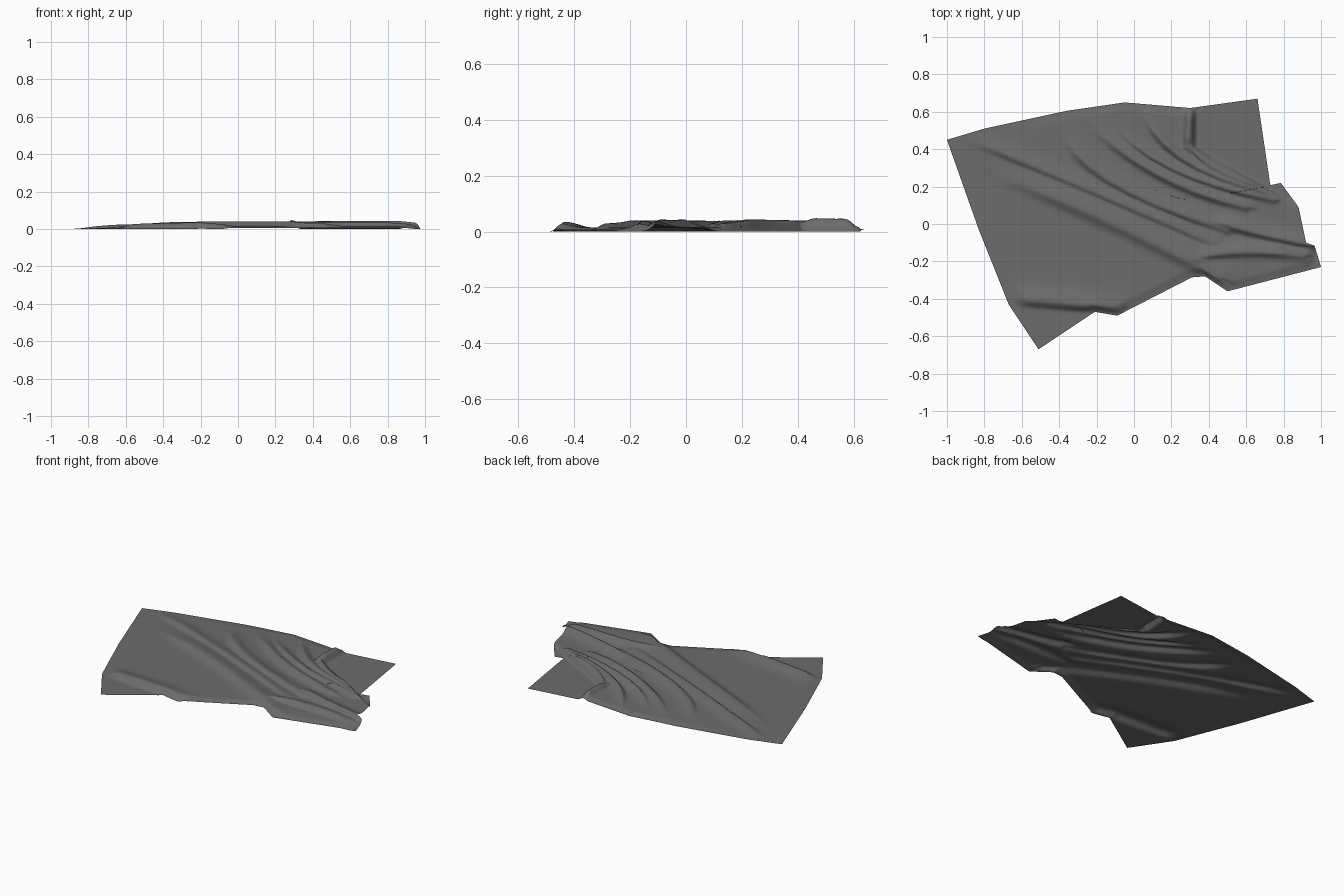
import bpy, bmesh, math
from mathutils import Vector

if "Cube" in bpy.data.objects:
    bpy.data.objects.remove(bpy.data.objects["Cube"])

NU, NV = 220, 150

# Sheet outline as four edges
LEFT = [(-.51, -.67), (-.67, -.43), (-.83, -.03), (-1, .45)]
TOP = [LEFT[-1], (-.8, .51), (-.36, .605), (-.05, .65), (.3, .62), (.66, .67)]
RIGHT = [(1, -.23), (.965, -.115), (.92, -.1), (.88, .09), (.785, .22), (.73, .2), TOP[-1]]
BOTTOM = [LEFT[0], (-.21, -.47), (-.09, -.49), (.31, -.285), (.38, -.28), (.5, -.36), RIGHT[0]]

# Folds: height, width, then start, bend and end of the crest
FOLDS = [
    (.026, .08, (-.72, .26), (-.1, .02), (.45, -.28)),
    (.020, .05, (-.85, .44), (-.6, .34), (.42, -.1)),
    (.024, .05, (-.36, .46), (-.25, .2), (.5, -.03)),
    (.026, .045, (-.2, .5), (.12, .2), (.6, .09)),
    (.026, .035, (-.08, .5), (.16, .24), (.75, .13)),
    (.026, .035, (.06, .58), (.18, .29), (.74, .16)),
    (.032, .04, (.295, .68), (.295, .55), (.28, .41)),
    (.026, .035, (.28, .48), (.33, .26), (.8, .18)),
    (.022, .06, (-.68, -.40), (-.45, -.41), (-.08, -.45)),
    (.028, .045, (.4, .03), (.6, -.05), (1, -.12)),
    (.024, .05, (.28, -.2), (.5, -.12), (.9, -.17)),
]


def smooth(x, a, b):
    t = max(0, min(1, (x - a) / (b - a)))
    return t * t * (3 - 2 * t)


def sample(path, n):
    """Evenly spaced points along a polyline."""
    pts = [Vector(p) for p in path]
    lens = [(b - a).length for a, b in zip(pts, pts[1:])]
    total, out, seg, done = sum(lens), [], 0, 0
    for i in range(n + 1):
        d = total * i / n
        while seg < len(lens) - 1 and d > done + lens[seg]:
            done += lens[seg]
            seg += 1
        out.append(pts[seg].lerp(pts[seg + 1], min(1, (d - done) / lens[seg])))
    return out


def bend(a, b, c, n=7):
    """Quadratic curve from a to c, pulled towards b."""
    a, b, c = Vector(a), Vector(b), Vector(c)
    ts = [i / n for i in range(n + 1)]
    return [tuple(a * (1 - t) ** 2 + b * 2 * t * (1 - t) + c * t * t) for t in ts]


CRESTS = [(h, w, bend(*pts)) for h, w, *pts in FOLDS]


def fold_height(x, y, h, w, path):
    best, side, along = 9, 1, 0
    n = len(path) - 1
    for i in range(n):
        (ax, ay), (bx, by) = path[i], path[i + 1]
        dx, dy = bx - ax, by - ay
        t = max(0, min(1, ((x - ax) * dx + (y - ay) * dy) / (dx * dx + dy * dy)))
        d = math.hypot(x - ax - t * dx, y - ay - t * dy)
        if d < best:
            best, along = d, (i + t) / n
            side = dx * (y - ay) - dy * (x - ax)
    # Folds lean over: gentle above the crest, steep below it
    q = best / (w if side > 0 else max(.018, w * .45))
    if q > 3:
        return 0
    return h * math.exp(-q * q) * smooth(along, -.1, .3) * (1 - .4 * smooth(along, .8, 1))


def height(x, y, u, v):
    z = .014 * smooth(x, -.9, -.1)
    bumps = [fold_height(x, y, *c) for c in CRESTS]
    z += .75 * max(bumps) + .25 * sum(bumps)
    # Flat corners lying on the ground at upper right, lower left and far right
    d1 = min(x - .31, (y - .41 + .58 * (x - .30)) / 1.156)
    d2 = -.44 - .07 * (x + .5) - y
    z *= (1 - smooth(d1, -.005, .03)) * (1 - smooth(d2, -.01, .025))
    z *= 1 - smooth(x + .3 * (-.15 - y), .93, .99)
    # Hem settling to the ground along the left, upper and lower edges
    return z * smooth(u, 0, .06) * (.35 + .65 * smooth(min(v, 1 - v), 0, .05))


# Crumpled cloth: a patch spanned between the four edges
L, R = sample(LEFT, NV), sample(RIGHT, NV)
B, T = sample(BOTTOM, NU), sample(TOP, NU)
bm = bmesh.new()
grid = []
for j in range(NV + 1):
    v = j / NV
    row = []
    for i in range(NU + 1):
        u = i / NU
        p = B[i] * (1 - v) + T[i] * v + L[j] * (1 - u) + R[j] * u
        p -= (B[0] * (1 - u) + B[-1] * u) * (1 - v) + (T[0] * (1 - u) + T[-1] * u) * v
        row.append(bm.verts.new((p.x, p.y, height(p.x, p.y, u, v))))
    grid.append(row)
for lower, upper in zip(grid, grid[1:]):
    for i in range(NU):
        bm.faces.new((lower[i], lower[i + 1], upper[i + 1], upper[i])).smooth = True
mesh = bpy.data.meshes.new("crumpled_cloth")
bm.to_mesh(mesh)
bm.free()
cloth = bpy.data.objects.new("crumpled_cloth", mesh)
bpy.context.collection.objects.link(cloth)

mat = bpy.data.materials.new("dark_grey_fabric")
mat.diffuse_color = (.155, .148, .146, 1)
mat.use_nodes = True
mat.node_tree.nodes["Principled BSDF"].inputs["Base Color"].default_value = mat.diffuse_color
mesh.materials.append(mat)
